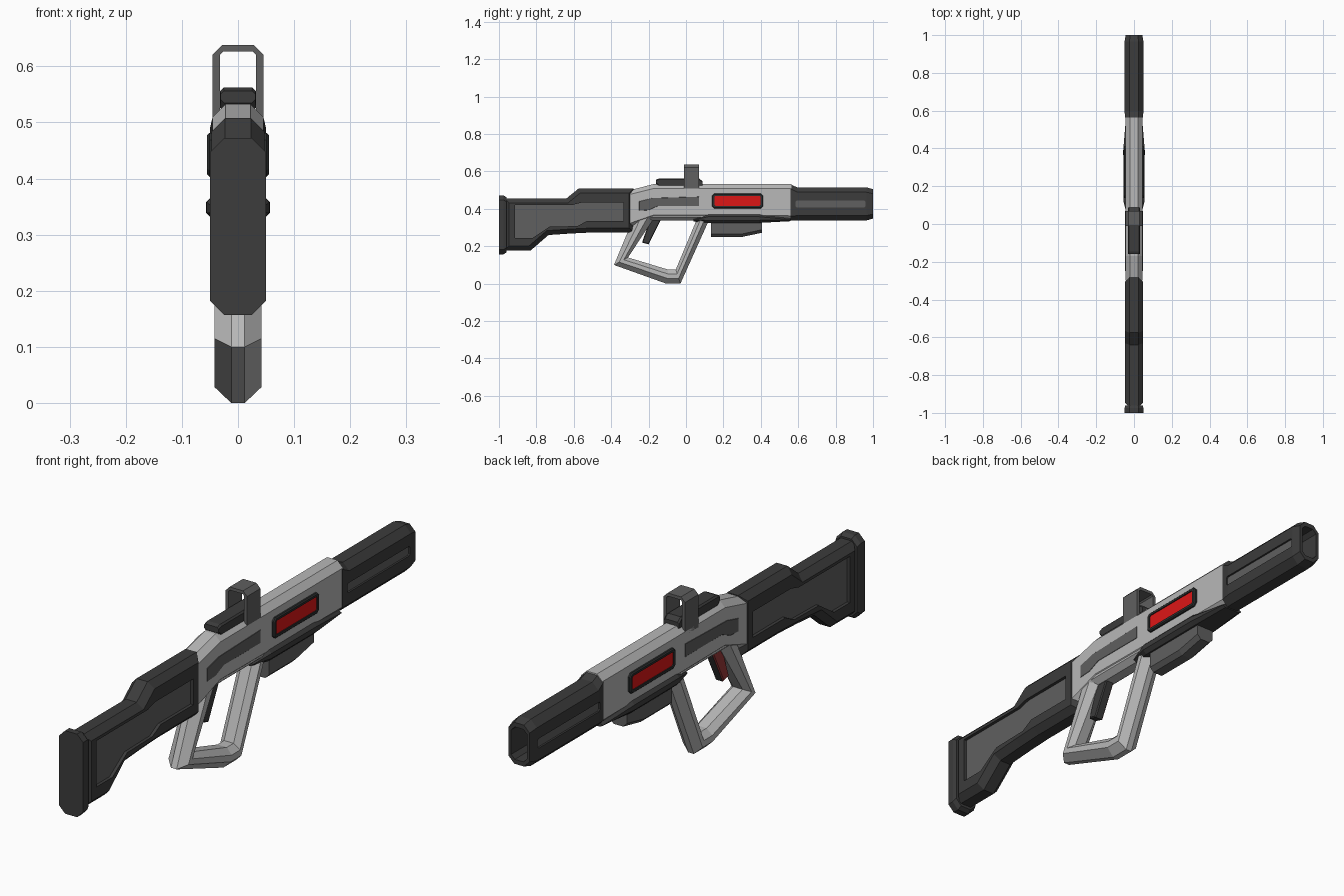
import bpy, bmesh
from mathutils import Vector

if "Cube" in bpy.data.objects:
    bpy.data.objects.remove(bpy.data.objects["Cube"])


def material(name, r, g, b):
    m = bpy.data.materials.new(name)
    m.use_nodes = True
    m.diffuse_color = (r, g, b, 1)
    m.node_tree.nodes["Principled BSDF"].inputs["Base Color"].default_value = (r, g, b, 1)
    return m


LIGHT = material("light_grey", 0.48, 0.48, 0.48)
DARK = material("charcoal", 0.045, 0.045, 0.045)
MID = material("mid_grey", 0.115, 0.115, 0.115)
BLACK = material("near_black", 0.025, 0.028, 0.028)
RED = material("red", 0.72, 0.008, 0.008)
DULL_RED = material("dull_red", 0.32, 0.04, 0.04)


def loft(name, rings, mat, closed=False, cap_mat=None):
    """Skin equal-sized rings of points; cap the ends unless closed."""
    bm = bmesh.new()
    vr = [[bm.verts.new(p) for p in ring] for ring in rings]
    n = len(vr[0])
    pairs = list(zip(vr, vr[1:])) + ([(vr[-1], vr[0])] if closed else [])
    for a, b in pairs:
        for i in range(n):
            j = (i + 1) % n
            bm.faces.new((a[i], a[j], b[j], b[i]))
    if not closed:
        for ring in (vr[0], vr[-1]):
            bm.faces.new(ring).material_index = 1 if cap_mat else 0
    bmesh.ops.recalc_face_normals(bm, faces=bm.faces)
    me = bpy.data.meshes.new(name)
    bm.to_mesh(me)
    bm.free()
    me.materials.append(mat)
    if cap_mat:
        me.materials.append(cap_mat)
    ob = bpy.data.objects.new(name, me)
    bpy.context.collection.objects.link(ob)
    return ob


def section(y, lo, hi, w, c):
    """Chamfered rectangle across the length."""
    cz = min(c, (hi - lo) * 0.45)
    half = [(w - c, lo), (w, lo + cz), (w, hi - cz), (w - c, hi)]
    pts = half + [(-x, z) for x, z in reversed(half)]
    return [(x, y, z) for x, z in pts]


def tube(name, stations, mat, closed=False):
    return loft(name, [section(*s) for s in stations], mat, closed)


def inset(pts, d):
    """Offset a side profile inwards by d."""
    p = [Vector(q) for q in pts]
    n = len(p)
    area = sum(p[i - 1].x * p[i].y - p[i].x * p[i - 1].y for i in range(n))
    s = 1 if area > 0 else -1
    out = []
    for i in range(n):
        a = (p[i] - p[i - 1]).normalized()
        b = (p[(i + 1) % n] - p[i]).normalized()
        na, nb = Vector((-a.y, a.x)) * s, Vector((-b.y, b.x)) * s
        out.append(tuple(p[i] + (na + nb) * (d / (1 + na.dot(nb)))))
    return out


def slab(name, outline, w, c, mat, panel=None, depth=0.0, panel_mat=None):
    """Side profile with chamfered rims and an optional sunken panel on both sides."""
    half = [(outline, w - c), (inset(outline, c), w)]
    if panel:
        half += [(panel, w), (panel, w - depth)]
    rings = [[(-x, y, z) for y, z in pts] for pts, x in reversed(half)]
    rings += [[(x, y, z) for y, z in pts] for pts, x in half]
    return loft(name, rings, mat, cap_mat=panel_mat)


def rounded(y0, y1, z0, z1, c):
    return [(y0 + c, z0), (y1 - c, z0), (y1, z0 + c), (y1, z1 - c),
            (y1 - c, z1), (y0 + c, z1), (y0, z1 - c), (y0, z0 + c)]


# Receiver
tube("receiver", [(-0.30, 0.30, 0.50, 0.045, 0.023),
                  (-0.17, 0.345, 0.533, 0.045, 0.023),
                  (0.565, 0.34, 0.533, 0.045, 0.023)], LIGHT)

# Stock with sunken side panels
stock = [(-0.97, 0.455), (-0.64, 0.455), (-0.575, 0.508), (-0.28, 0.508), (-0.28, 0.273),
         (-0.52, 0.273), (-0.62, 0.268), (-0.735, 0.26), (-0.83, 0.178), (-0.97, 0.178)]
stock_panel = [(-0.915, 0.42), (-0.61, 0.42), (-0.56, 0.433), (-0.335, 0.433), (-0.335, 0.335),
               (-0.53, 0.335), (-0.58, 0.308), (-0.73, 0.305), (-0.82, 0.245), (-0.915, 0.245)]
slab("stock", stock, 0.047, 0.024, DARK, stock_panel, 0.012, MID)
tube("butt_plate", [(-1.0, 0.157, 0.472, 0.05, 0.025),
                    (-0.975, 0.157, 0.472, 0.05, 0.025),
                    (-0.96, 0.168, 0.462, 0.046, 0.024)], DARK)

# Hollow barrel shroud with a slot along each side
shroud = tube("barrel_shroud", [(0.56, 0.338, 0.53, 0.046, 0.023),
                                (0.595, 0.338, 0.515, 0.05, 0.026),
                                (0.965, 0.338, 0.515, 0.05, 0.026),
                                (1.0, 0.348, 0.505, 0.044, 0.024),
                                (1.0, 0.365, 0.488, 0.033, 0.015),
                                (0.80, 0.365, 0.488, 0.033, 0.015)], DARK)
for side, label in ((1, "left"), (-1, "right")):
    slot = rounded(0.585, 0.96, 0.408, 0.444, 0.006)
    cutter = loft(label + "_slot_cutter", [[(side * x, y, z) for y, z in slot] for x in (0.042, 0.07)], DARK)
    cutter.hide_render = True
    cutter.hide_set(True)
    cut = shroud.modifiers.new(label + "_slot", "BOOLEAN")
    cut.operation, cut.solver, cut.object = "DIFFERENCE", "EXACT", cutter
    loft(label + "_slot_inlay", [[(side * x, y, z) for y, z in slot] for x in (0.041, 0.043)], MID)

# Glowing side windows in a dark frame
slab("window_frame", rounded(0.138, 0.412, 0.403, 0.481, 0.012), 0.055, 0.004, BLACK,
     rounded(0.152, 0.398, 0.416, 0.469, 0.005), 0.004, RED)

# Side groove strip
slab("side_groove", [(-0.25, 0.39), (-0.25, 0.44), (-0.18, 0.458), (0.07, 0.465),
                     (0.07, 0.415), (-0.15, 0.415), (-0.2, 0.393)], 0.0465, 0.001, MID)

# Sight frame and its rail
tube("sight_frame", [(-0.01, 0.48, 0.638, 0.045, 0.017), (0.07, 0.48, 0.638, 0.045, 0.017),
                     (0.07, 0.50, 0.626, 0.032, 0.005), (-0.01, 0.50, 0.626, 0.032, 0.005)],
     MID, closed=True)
tube("top_rail", [(-0.16, 0.535, 0.556, 0.031, 0.006), (-0.145, 0.52, 0.562, 0.032, 0.006),
                  (0.07, 0.52, 0.562, 0.032, 0.006), (0.088, 0.52, 0.548, 0.032, 0.006)], DARK)

# Lower rail and foregrip
tube("lower_rail", [(0.04, 0.332, 0.348, 0.035, 0.012), (0.12, 0.325, 0.372, 0.056, 0.014),
                    (0.39, 0.325, 0.372, 0.057, 0.014), (0.56, 0.334, 0.348, 0.043, 0.012)], DARK)
tube("foregrip", [(0.135, 0.25, 0.345, 0.036, 0.016), (0.30, 0.25, 0.345, 0.036, 0.016),
                  (0.405, 0.272, 0.345, 0.036, 0.016)], MID)

# Looped hand grip: rings blend from the outer to the inner outline
outer = [(-0.26, 0.40), (-0.385, 0.10), (-0.105, 0.0), (-0.03, 0.0), (0.15, 0.40)]
inner = [(-0.18, 0.337), (-0.31, 0.14), (-0.095, 0.075), (-0.055, 0.075), (0.055, 0.337)]
steps = [(0, 0.012), (0.38, 0.042), (0.7, 0.042), (1, 0.02)]
steps += [(t, -x) for t, x in reversed(steps)]
loft("grip_loop", [[(x, a[0] + (b[0] - a[0]) * t, a[1] + (b[1] - a[1]) * t)
                    for a, b in zip(outer, inner)] for t, x in steps], LIGHT, closed=True)

# Trigger, red on its right face
trigger = slab("trigger", [(-0.235, 0.22), (-0.20, 0.21), (-0.13, 0.35), (-0.19, 0.35)],
               0.018, 0.004, DARK, panel_mat=DULL_RED)
for face in trigger.data.polygons:
    face.material_index = 1 if face.normal.x < -0.5 else 0
